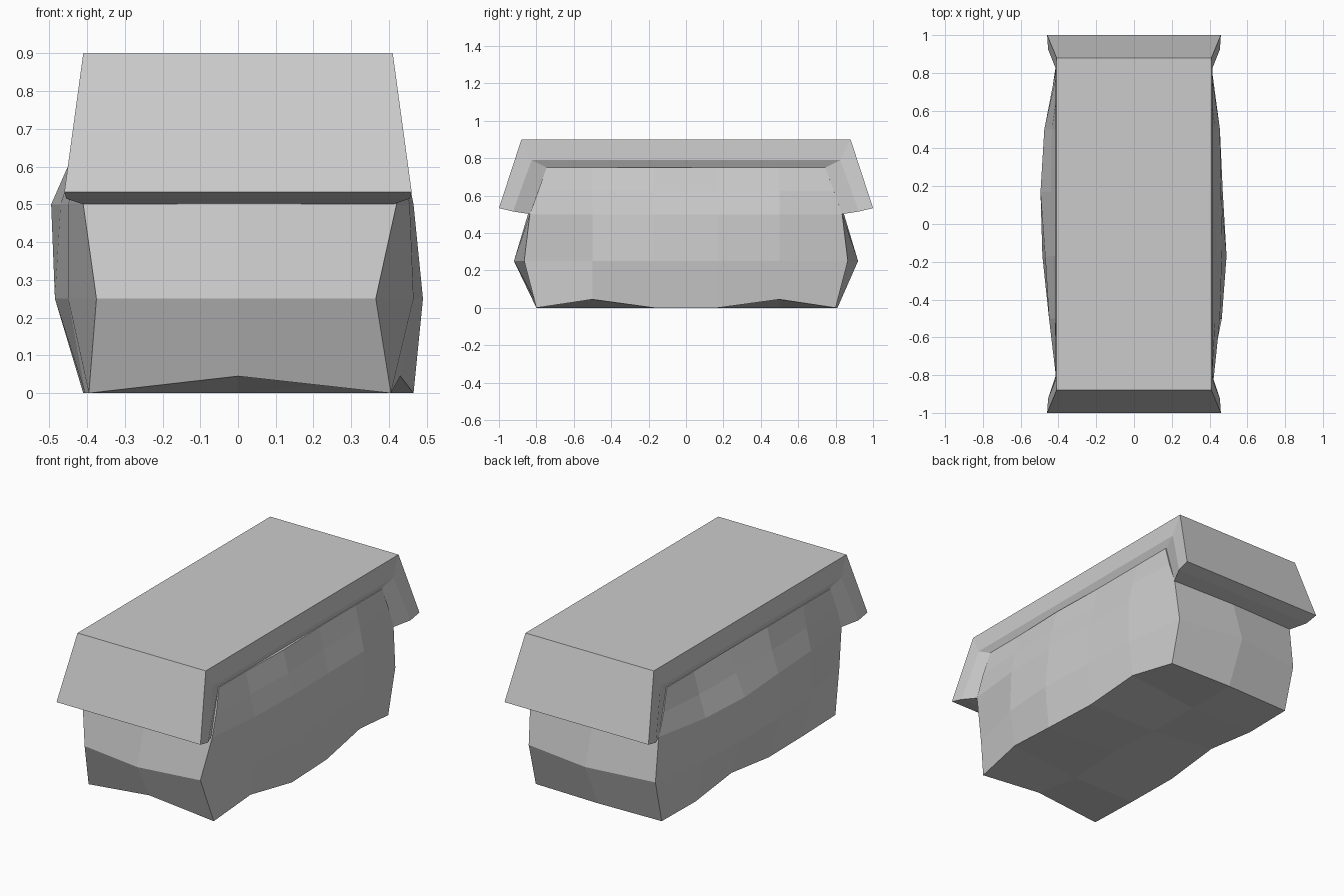
import bpy, bmesh

if "Cube" in bpy.data.objects:
    bpy.data.objects.remove(bpy.data.objects["Cube"])

def finish(bm, name):
    bmesh.ops.recalc_face_normals(bm, faces=bm.faces[:])
    me = bpy.data.meshes.new(name)
    bm.to_mesh(me)
    bm.free()
    ob = bpy.data.objects.new(name, me)
    bpy.context.collection.objects.link(ob)

# Rough stone body: box grid of 2 x 5 x 4 cells with uneven sides
ROWS = [0, .25, .5, .625, .75]
STATIONS = [-.82, -.5, -.17, .17, .5, .82]
RIGHT = [[.405, .43, .465, .45, .43, .40],
         [.365, .465, .49, .47, .455, .40],
         [.42, .455, .465, .46, .455, .41],
         [.415, .43, .44, .425, .43, .41],
         [.40, .40, .41, .40, .40, .40]]
LEFT = [[.395, .405, .41, .41, .41, .405],
        [.375, .45, .485, .48, .465, .41],
        [.41, .45, .47, .495, .475, .41],
        [.41, .42, .43, .44, .435, .41],
        [.40, .40, .40, .39, .40, .40]]
END_CORNER = [.80, .865, .835, .79, .745]
END_MIDDLE = [.81, .92, .845, .795, .745]
LIFT = {(2, 1): .045, (2, 4): .045, (0, 3): .04, (1, 0): .045, (1, 2): .02}

bm = bmesh.new()
V = {}
for k, z in enumerate(ROWS):
    for j, y in enumerate(STATIONS):
        for i in range(3):
            x = (-LEFT[k][j], 0, RIGHT[k][j])[i]
            yy = y
            if j in (0, 5):
                yy = (END_MIDDLE if i == 1 else END_CORNER)[k] * (-1 if j == 0 else 1)
            zz = LIFT.get((i, j), 0) if k == 0 else z
            V[i, j, k] = bm.verts.new((x, yy, zz))

def quad(*keys):
    bm.faces.new([V[key] for key in keys])

for j in range(5):
    for k in range(4):
        for i in (0, 2):
            quad((i, j, k), (i, j + 1, k), (i, j + 1, k + 1), (i, j, k + 1))
for i in range(2):
    for k in range(4):
        for j in (0, 5):
            quad((i, j, k), (i + 1, j, k), (i + 1, j, k + 1), (i, j, k + 1))
    for j in range(5):
        for k in (0, 4):
            quad((i, j, k), (i + 1, j, k), (i + 1, j + 1, k), (i, j + 1, k))
finish(bm, "stone_body")

# Cap: inverted U of three nested profiles (outer, rim, inner), (x, y, z) of foot and shoulder
PROFILES = [((.46, 1, .533), (.41, .88, .9)),
            ((.455, .925, .515), (.415, .825, .79)),
            ((.41, .83, .5), (.395, .745, .75))]
bm = bmesh.new()
sides = []
for s in (-1, 1):
    side = []
    for foot, top in PROFILES:
        pts = [(foot, -1), (top, -1), (top, 1), (foot, 1)]
        side.append([bm.verts.new((s * p[0], e * p[1], p[2])) for p, e in pts])
    for a, b in zip(side, side[1:]):
        for n in range(3):
            bm.faces.new((a[n], a[n + 1], b[n + 1], b[n]))
    sides.append(side)
L, R = sides
for layer in (0, 2):
    for n in range(3):
        bm.faces.new((L[layer][n], L[layer][n + 1], R[layer][n + 1], R[layer][n]))
for n in (0, 3):
    for a in (0, 1):
        if a == 0:
            bm.faces.new((L[0][n], L[1][n], R[1][n], R[0][n]))
        else:
            bm.faces.new((L[1][n], L[2][n], R[2][n], R[1][n]))
finish(bm, "cap_slab")
